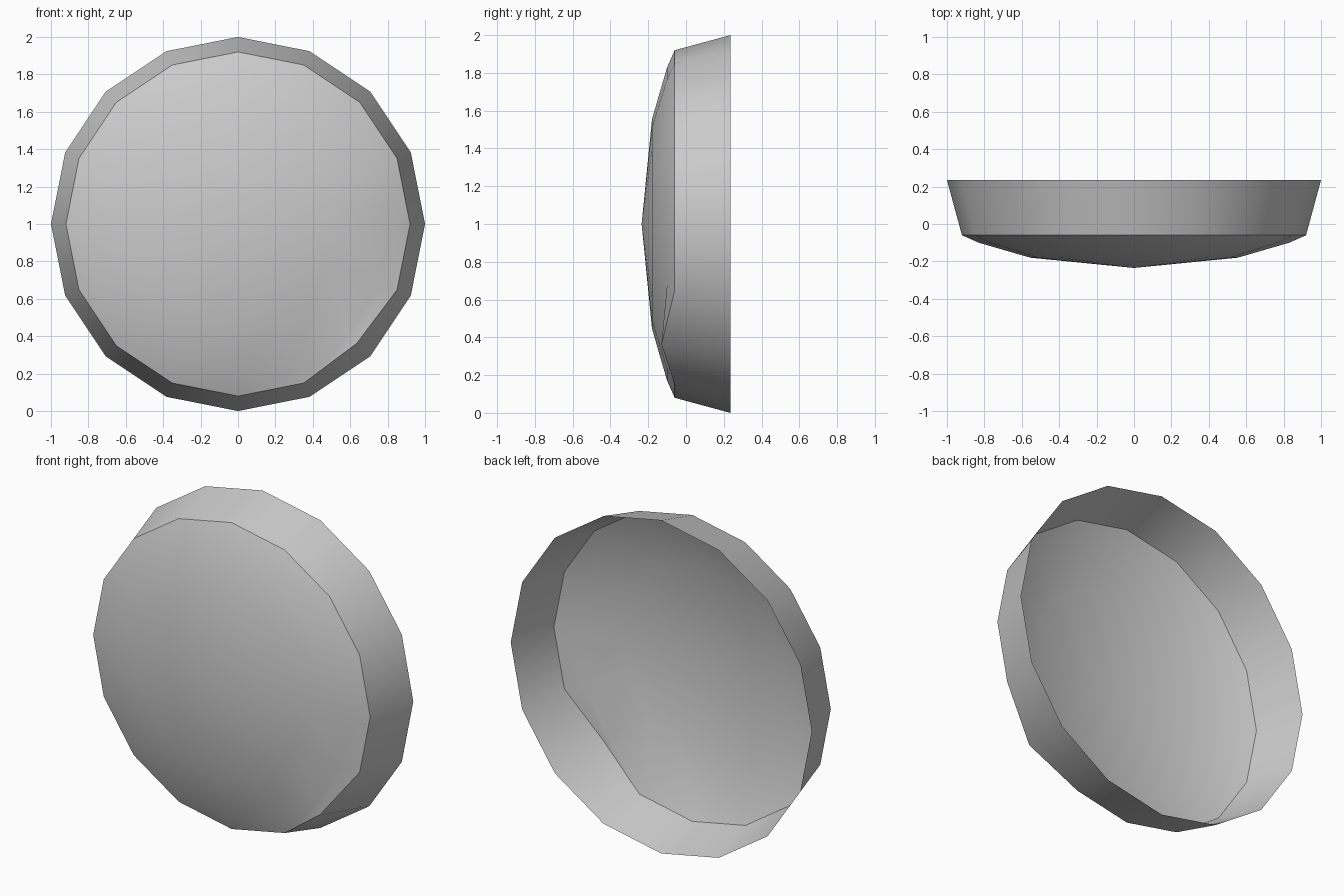
import bpy, bmesh, math

if "Cube" in bpy.data.objects:
    bpy.data.objects.remove(bpy.data.objects["Cube"])

SIDES = 16
# radius and depth of each ring, from open back rim to the front
PROFILE = [(1.0, 0.235), (0.92, -0.06), (0.83, -0.10), (0.555, -0.18)]

bm = bmesh.new()
rings = []
for r, y in PROFILE:
    ring = []
    for i in range(SIDES):
        a = 2 * math.pi * i / SIDES
        ring.append(bm.verts.new((r * math.cos(a), y, 1 + r * math.sin(a))))
    rings.append(ring)

# dented corner at the lower right of the front edge
rings[1][14].co = (0.635, -0.13, 0.362)

# wall and domed front
for a, b in zip(rings, rings[1:]):
    for i in range(SIDES):
        j = (i + 1) % SIDES
        bm.faces.new((a[i], a[j], b[j], b[i]))
tip = bm.verts.new((0, -0.235, 1))
for i in range(SIDES):
    last = bm.faces.new((rings[-1][i], rings[-1][(i + 1) % SIDES], tip))

# point all faces outward
bm.normal_update()
if last.normal.y > 0:
    bmesh.ops.reverse_faces(bm, faces=list(bm.faces))

mesh = bpy.data.meshes.new("dish_shell")
bm.to_mesh(mesh)
bm.free()
dish = bpy.data.objects.new("dish_shell", mesh)
bpy.context.collection.objects.link(dish)

# smooth dome with a crisp front edge
bpy.context.view_layer.objects.active = dish
dish.select_set(True)
bpy.ops.object.shade_smooth_by_angle(angle=math.radians(30))
